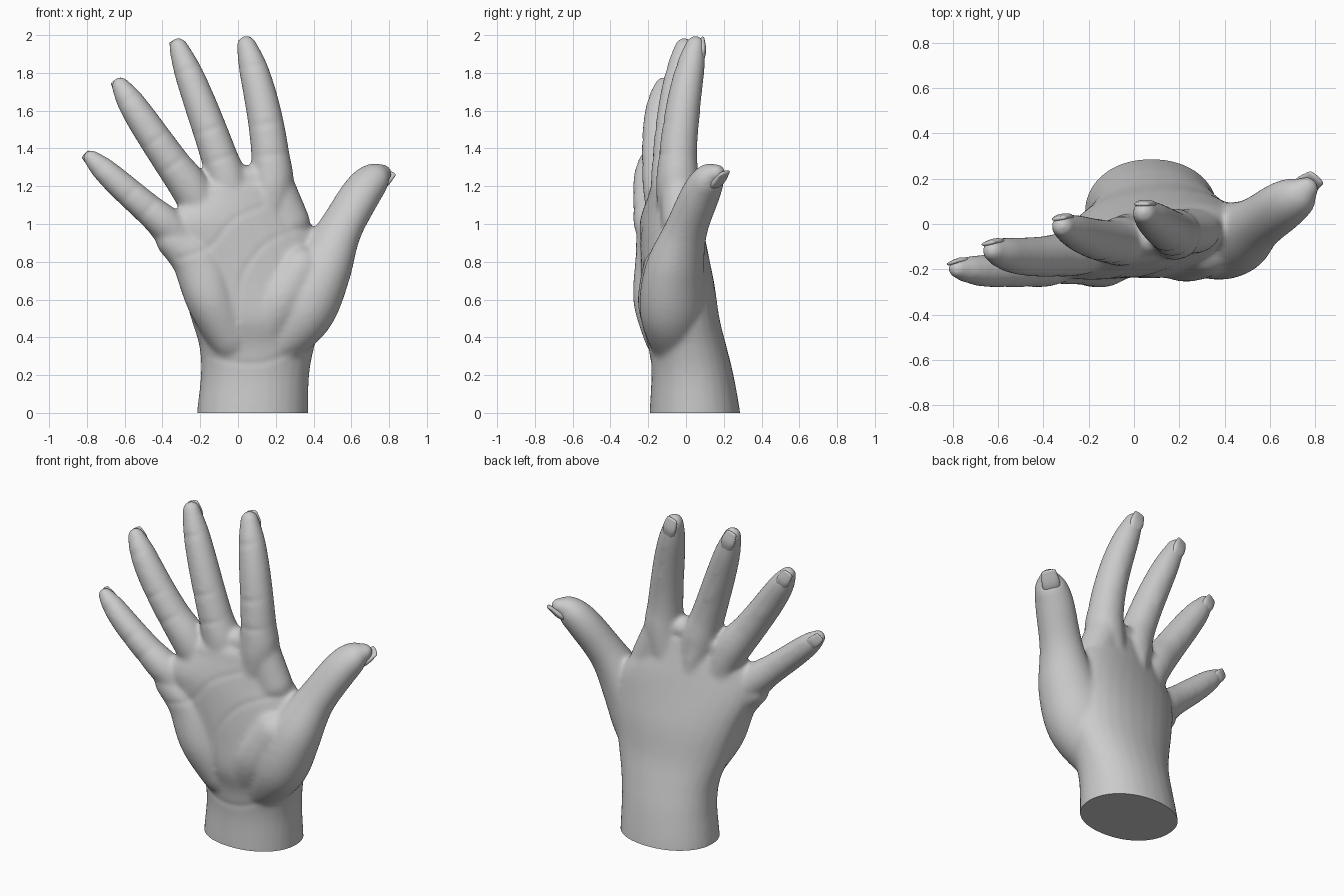
import bpy, bmesh
from math import cos, sin, pi, radians, exp, copysign
from mathutils import Vector

cube = bpy.data.objects.get("Cube")
if cube:
    bpy.data.objects.remove(cube)

skin = bpy.data.materials.new("plain_grey")
skin.use_nodes = True
COLOUR = (0.6, 0.6, 0.6, 1)
skin.diffuse_color = COLOUR
skin.node_tree.nodes["Principled BSDF"].inputs["Base Color"].default_value = COLOUR
SIDES = 28


def resample(points, steps=6):
    """Smooth spline through points of any dimension."""
    p = [points[0]] + list(points) + [points[-1]]
    out = []
    for i in range(1, len(p) - 2):
        for s in range(steps):
            t = s / steps
            out.append([b + t * (c - a) / 2 + t * t * (a - 2.5 * b + 2 * c - d / 2)
                        + t ** 3 * (1.5 * (b - c) + (d - a) / 2)
                        for a, b, c, d in zip(*p[i - 1:i + 3])])
    return out + [list(points[-1])]


def back_of(roll):
    """Direction the back of a part faces, turned about the vertical."""
    return Vector((sin(radians(roll)), cos(radians(roll)), 0))


def power(value, exponent):
    return copysign(abs(value) ** exponent, value)


def tube(bm, stations, roll=lambda z: 0, square=2, upright=False):
    """Loft of (position, half width, half depth) with round ends."""
    rows = resample([(*place, w, d) for place, w, d in stations])
    rings = []
    for i, row in enumerate(rows):
        before, after = rows[max(i - 1, 0)], rows[min(i + 1, len(rows) - 1)]
        along = Vector(after[:3]) - Vector(before[:3])
        along = Vector((0, 0, 1)) if upright else along.normalized()
        side = back_of(roll(row[2])).cross(along).normalized()
        rings.append((Vector(row[:3]), along, side, along.cross(side), row[3], row[4]))

    def cap(ring, sign):
        c, t, s, d, w, h = ring
        return [(c + t * sign * min(w, h) * sin(k), t, s, d, w * cos(k), h * cos(k))
                for k in (0.4, 0.8, 1.2, 1.5)]

    rings = cap(rings[0], -1)[::-1] + rings + cap(rings[-1], 1)
    loops = []
    for c, t, s, d, w, h in rings:
        angles = [2 * pi * j / SIDES for j in range(SIDES)]
        loops.append([bm.verts.new(c + s * w * power(cos(k), 2 / square)
                                   + d * h * power(sin(k), 2 / square)) for k in angles])
    for low, high in zip(loops, loops[1:]):
        for j in range(SIDES):
            k = (j + 1) % SIDES
            bm.faces.new((low[j], low[k], high[k], high[j]))
    bm.faces.new(loops[0][::-1])
    bm.faces.new(loops[-1])


def finish(name, bm):
    bmesh.ops.recalc_face_normals(bm, faces=bm.faces)
    mesh = bpy.data.meshes.new(name)
    bm.to_mesh(mesh)
    bm.free()
    mesh.materials.append(skin)
    part = bpy.data.objects.new(name, mesh)
    bpy.context.collection.objects.link(part)
    return part


def shade(part):
    bpy.ops.object.select_all(action='DESELECT')
    part.select_set(True)
    bpy.context.view_layer.objects.active = part
    bpy.ops.object.shade_smooth_by_angle(angle=radians(50))


PALM_CENTRE = Vector((.05, -.04, .6))
TAPER = (1.14, 1.02, .95, .88, .76, .54)


def finger(knuckle, middle, tip, size):
    """Arc through three points with the shared finger taper."""
    a, m, b = Vector(knuckle), Vector(middle), Vector(tip)
    bend = 2 * m - (a + b) / 2
    stations = [(a.lerp(PALM_CENTRE, .4), size, size)]
    for i, width in enumerate(TAPER):
        t = 1 - (1 - i / 5) ** 1.25
        place = a.lerp(bend, t).lerp(bend.lerp(b, t), t)
        stations.append((place, size * width, size * width))
    return stations


fingers = {
    "index": finger((.18, -.045, 1.2), (.145, -.025, 1.55), (.045, .05, 1.945), .1),
    "middle": finger((-.05, -.075, 1.2), (-.157, -.07, 1.52), (-.315, -.01, 1.935), .097),
    "ring": finger((-.24, -.12, 1.17), (-.445, -.145, 1.46), (-.622, -.118, 1.73), .093),
    "little": finger((-.37, -.18, .99), (-.58, -.205, 1.17), (-.778, -.198, 1.35), .082),
}
thumb = [((x, y, z), w, w * .88) for x, y, z, w in (
    (.22, -.05, .4, .16), (.34, -.07, .56, .19), (.44, -.06, .76, .17),
    (.54, 0, .97, .124), (.655, .08, 1.165, .112), (.725, .125, 1.245, .092),
    (.765, .16, 1.27, .055))]
rolls = {"index": 0, "middle": -8, "ring": -12, "little": -18, "thumb": 42}
digits = {**fingers, "thumb": thumb}

# Wrist and palm, turning towards the little finger side as they rise
body = bmesh.new()
palm = [((x, y, z), w, d) for x, y, z, w, d in (
    (.077, .047, -.1, .295, .242), (.077, .047, 0, .295, .24),
    (.09, .034, .2, .287, .218), (.1, .008, .35, .305, .207),
    (.1, -.03, .5, .35, .207), (.08, -.045, .7, .39, .187),
    (.035, -.068, .9, .415, .155), (0, -.083, 1.03, .375, .13),
    (.02, -.08, 1.15, .27, .1))]
tube(body, palm, lambda z: -14 * min(1, max(0, z)) ** 2, 2.12, True)
for name, stations in digits.items():
    tube(body, stations, lambda z: rolls[name])

# Heel pad under the little finger and ball of the thumb
tube(body, [((-.04, -.1, .4), .12, .12), ((-.14, -.15, .6), .135, .13),
            ((-.22, -.17, .8), .13, .1), ((-.345, -.175, .91), .09, .09)])
tube(body, [((.12, -.08, .4), .13, .12), ((.22, -.11, .58), .15, .145),
            ((.33, -.1, .76), .13, .13)])

# Webs between neighbouring digits
knuckles = [stations[1][0] for stations in fingers.values()]
for a, b, lift in zip(knuckles, knuckles[1:3], (.045, 0)):
    rise = Vector((0, 0, lift))
    tube(body, [(a + rise, .065, .075), (b + rise, .065, .075)])
tube(body, [((.24, -.02, .96), .08, .07), ((.4, -.02, .88), .09, .07)])
tube(body, [((.18, -.04, 1.23), .108, .1), ((.27, -.03, 1), .115, .1)])

# Tendons on the back of the hand and bumps on the middle joints
for name, reach in zip(fingers, (.045, .055, .035, .015)):
    root, knuckle = fingers[name][0][0], fingers[name][1][0]
    start = Vector((.1 + knuckle.x * .3, .12, .45))
    head = knuckle + Vector((0, reach, -.06))
    beyond, w, d = fingers[name][2]
    tube(body, [(start, .02, .02), (start.lerp(head, .6), .03, .025),
                (head, .065, .06), (beyond, w * .8, d * .8)])
    lower, w, d = fingers[name][3]
    upper = fingers[name][4][0]
    lift = back_of(rolls[name]) * d * .48
    tube(body, [(lower + lift, w * .6, d * .55),
                (lower.lerp(upper, .5) + lift, w * .55, d * .5)])

hand = finish("hand", body)

# Fuse all the volumes into one skin
remesh = hand.modifiers.new("fuse", 'REMESH')
remesh.mode = 'VOXEL'
remesh.voxel_size = .0105
relax = hand.modifiers.new("relax", 'SMOOTH')
relax.factor = .5
relax.iterations = 26
graph = bpy.context.evaluated_depsgraph_get()
fused = bpy.data.meshes.new_from_object(hand.evaluated_get(graph))
hand.modifiers.clear()
hand.data = fused
fused.materials.clear()
fused.materials.append(skin)

# Soft creases pressed into the palm side, as x, z paths
creases = [
    [(-.31, .82), (-.15, .88), (-.03, 1.02), (.12, 1.09)],
    [(.34, .98), (.15, .9), (.02, .72), (0, .5)],
    [(-.15, .3), (0, .265), (.15, .27), (.3, .33)],
]
for stations in fingers.values():
    for k in (2, 3, 5):
        here, width = stations[k][0].xz, stations[k][1]
        run = stations[k + 1][0].xz - stations[k - 1][0].xz
        across = run.orthogonal().normalized() * width * .8
        creases.append([here - across, here + across])
lines = [[Vector(p) for p in resample(c, 4)] for c in creases]


def distance(point, a, b):
    ab = b - a
    t = min(1, max(0, (point - a).dot(ab) / ab.length_squared))
    return (point - a - ab * t).length


bm = bmesh.new()
bm.from_mesh(fused)
bm.normal_update()
for v in bm.verts:
    front = -v.normal.y
    if front > 0:
        near = min(distance(v.co.xz, a, b) for line in lines
                   for a, b in zip(line, line[1:]))
        v.co.y += .003 * front * exp(-(near / .02) ** 2)

# Flat cut through the wrist
cut = bmesh.ops.bisect_plane(bm, geom=bm.verts[:] + bm.edges[:] + bm.faces[:],
                             plane_co=(0, 0, 0), plane_no=(0, 0, 1), clear_inner=True)
rim = [e for e in cut["geom_cut"] if isinstance(e, bmesh.types.BMEdge)]
bmesh.ops.contextual_create(bm, geom=rim)
bmesh.ops.recalc_face_normals(bm, faces=bm.faces)
bm.to_mesh(fused)
bm.free()
shade(hand)

# Nails: curved plates on the back of each tip
for name, stations in digits.items():
    (before, size, depth), (end, w, d) = stations[-2:]
    a, b = Vector(before), Vector(end)
    along = (b - a).normalized()
    back = back_of(rolls[name])
    back = (back - along * back.dot(along)).normalized()
    root = b - along * size * 1.05 + back * depth * .6
    tip = b + along * size * .55 + back * d * .55
    nail = bmesh.new()
    tube(nail, [(root, size * .42, size * .2),
                (root.lerp(tip, .5) + back * size * .08, size * .56, size * .24),
                (tip, size * .46, size * .13)], lambda z: rolls[name], 2.4)
    shade(finish(name + "_nail", nail))
